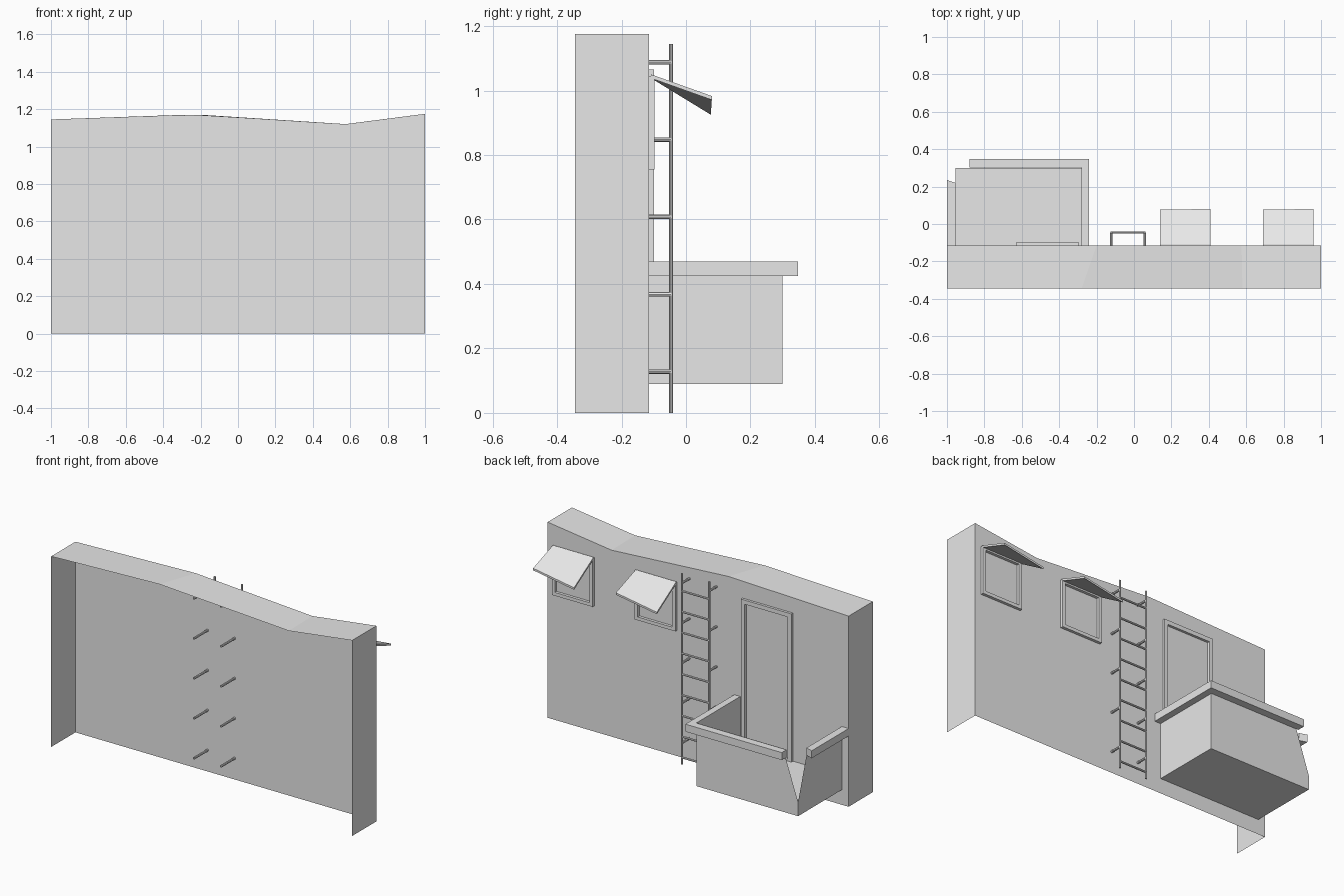
import bpy
import bmesh
from mathutils import Vector

default_cube = bpy.data.objects.get("Cube")
if default_cube:
    bpy.data.objects.remove(default_cube, do_unlink=True)

# One plain plaster colour for everything
plaster = bpy.data.materials.new("light_grey")
plaster.use_nodes = True
plaster.diffuse_color = (0.8, 0.8, 0.8, 1)
plaster.node_tree.nodes["Principled BSDF"].inputs["Base Color"].default_value = (0.8, 0.8, 0.8, 1)


def finish(name, mesh_data):
    mesh = bpy.data.meshes.new(name)
    mesh_data.to_mesh(mesh)
    mesh_data.free()
    mesh.materials.append(plaster)
    part = bpy.data.objects.new(name, mesh)
    bpy.context.scene.collection.objects.link(part)
    return part


def add_face(mesh_data, points):
    return mesh_data.faces.new([mesh_data.verts.new(p) for p in points])


def add_box(mesh_data, low, high):
    low, high = Vector(low), Vector(high)
    corners = bmesh.ops.create_cube(mesh_data, size=1)["verts"]
    for vert in corners:
        vert.co = (low + high) / 2 + vert.co * (high - low)


def add_tube(mesh_data, start, end, radius, caps):
    start, end = Vector(start), Vector(end)
    axis = end - start
    ring = bmesh.ops.create_cone(mesh_data, cap_ends=caps, segments=8,
                                 radius1=radius, radius2=radius, depth=axis.length)["verts"]
    turn = axis.to_track_quat("Z", "Y")
    for vert in ring:
        vert.co = turn @ vert.co + (start + end) / 2


def make_frame(name, left, right, bottom, top, width, front, back):
    frame = bmesh.new()
    add_box(frame, (left, front, bottom), (left + width, back, top))
    add_box(frame, (right - width, front, bottom), (right, back, top))
    for z in (bottom, top - width):
        add_box(frame, (left + width, front, z), (right - width, back, z + width))
    return finish(name, frame)


FRONT, BACK = -0.345, -0.115
DOOR_L, DOOR_R, DOOR_B, DOOR_T = -0.63, -0.295, 0.16, 1.065

# Wall shell: open at the front and below, with a wavy top
front_line = [(-1, 1.145), (-0.28, 1.17), (0.58, 1.12), (1, 1.175)]
back_line = [(-1, 1.145), (-0.2, 1.17), (0.575, 1.12), (1, 1.175)]
front_top = [Vector((x, FRONT, z)) for x, z in front_line]
back_top = [Vector((x, BACK, z)) for x, z in back_line]


def back_height(x):
    for (x0, z0), (x1, z1) in zip(back_line, back_line[1:]):
        if x0 <= x <= x1:
            return z0 + (z1 - z0) * (x - x0) / (x1 - x0)


wall = bmesh.new()
for i in range(len(front_top) - 1):
    add_face(wall, [front_top[i], front_top[i + 1], back_top[i + 1], back_top[i]])
for side in (0, -1):
    x = front_top[side].x
    add_face(wall, [(x, FRONT, 0), (x, BACK, 0), back_top[side], front_top[side]])

# Back sheet in columns, leaving the doorway free
columns = sorted([x for x, z in back_line] + [DOOR_L, DOOR_R])
for x0, x1 in zip(columns, columns[1:]):
    spans = [(0, 0, back_height(x0), back_height(x1))]
    if x0 == DOOR_L:
        spans = [(0, 0, DOOR_B, DOOR_B), (DOOR_T, DOOR_T, back_height(x0), back_height(x1))]
    for low0, low1, high0, high1 in spans:
        add_face(wall, [(x1, BACK, low1), (x0, BACK, low0), (x0, BACK, high0), (x1, BACK, high1)])
bmesh.ops.remove_doubles(wall, verts=wall.verts, dist=0.0001)
bmesh.ops.recalc_face_normals(wall, faces=wall.faces)
finish("wall", wall)

# Door panel set in a shallow reveal, with a frame outside
door = bmesh.new()
add_face(door, [(DOOR_R, BACK, DOOR_B), (DOOR_L, BACK, DOOR_B),
                (DOOR_L, BACK, DOOR_T), (DOOR_R, BACK, DOOR_T)])
bmesh.ops.inset_region(door, faces=door.faces[:], thickness=0.008, depth=0.005, use_boundary=True)
finish("door", door)
make_frame("door_frame", DOOR_L, DOOR_R, DOOR_B, DOOR_T, 0.025, BACK, -0.1)

# Two windows, each with a crooked propped shutter
for number, (left, right) in enumerate([(0.14, 0.41), (0.69, 0.96)], 1):
    make_frame(f"window_frame_{number}", left, right, 0.755, 1.045, 0.02, BACK, -0.098)
    shutter = bmesh.new()
    add_face(shutter, [(left, -0.108, 1.05), (right, -0.108, 1.05),
                       (right, 0.08, 0.983), (left, 0.077, 0.937)])
    slab = bmesh.ops.extrude_face_region(shutter, geom=shutter.faces[:])["geom"]
    for vert in slab:
        if isinstance(vert, bmesh.types.BMVert):
            vert.co.z -= 0.012
    bmesh.ops.recalc_face_normals(shutter, faces=shutter.faces)
    finish(f"window_shutter_{number}", shutter)

# Ladder: rails, rungs and wall brackets that run through the wall
RAIL_Y = -0.046
rails, rungs, brackets = bmesh.new(), bmesh.new(), bmesh.new()
for x in (-0.122, 0.058):
    add_tube(rails, (x, RAIL_Y, 0), (x, RAIL_Y, 1.145), 0.006, True)
    for i in range(5):
        z = 0.128 + 0.24 * i
        add_tube(brackets, (x, -0.245, z), (x, RAIL_Y, z), 0.007, False)
for i in range(9):
    z = 0.04 + 0.125 * i
    add_tube(rungs, (-0.122, RAIL_Y, z), (0.058, RAIL_Y, z), 0.006, False)
finish("ladder_rails", rails)
finish("ladder_rungs", rungs)
finish("ladder_brackets", brackets)

# Balcony: floor slab and thin parapet with a broken corner
LEFT, RIGHT, OUTER = -0.955, -0.28, 0.3
FLOOR, RIM, CAP = 0.175, 0.425, 0.47
slab = bmesh.new()
add_box(slab, (LEFT, BACK, 0.09), (RIGHT, OUTER, FLOOR))
finish("balcony_floor", slab)

parapet = bmesh.new()
add_face(parapet, [(RIGHT, BACK, FLOOR), (RIGHT, OUTER, FLOOR), (RIGHT, OUTER, CAP), (RIGHT, BACK, CAP)])
add_face(parapet, [(RIGHT, OUTER, FLOOR), (LEFT, OUTER, FLOOR), (-0.87, OUTER, RIM),
                   (-0.87, OUTER, CAP), (RIGHT, OUTER, CAP)])
add_face(parapet, [(LEFT, OUTER, FLOOR), (LEFT, BACK, FLOOR), (LEFT, BACK, CAP),
                   (LEFT, 0.22, CAP), (LEFT, 0.22, RIM)])
finish("balcony_parapet", parapet)

# Rim running around the outside of the parapet
rim = bmesh.new()
add_box(rim, (RIGHT, BACK, RIM), (-0.24, 0.348, CAP))
add_box(rim, (-0.88, OUTER + 0.003, RIM), (RIGHT, 0.348, CAP))
add_box(rim, (-1, BACK, RIM), (LEFT, 0.22, CAP))
for vert in rim.verts:
    if vert.co.x < -0.99 and vert.co.y > 0:
        vert.co.y = 0.235
finish("balcony_rim", rim)
